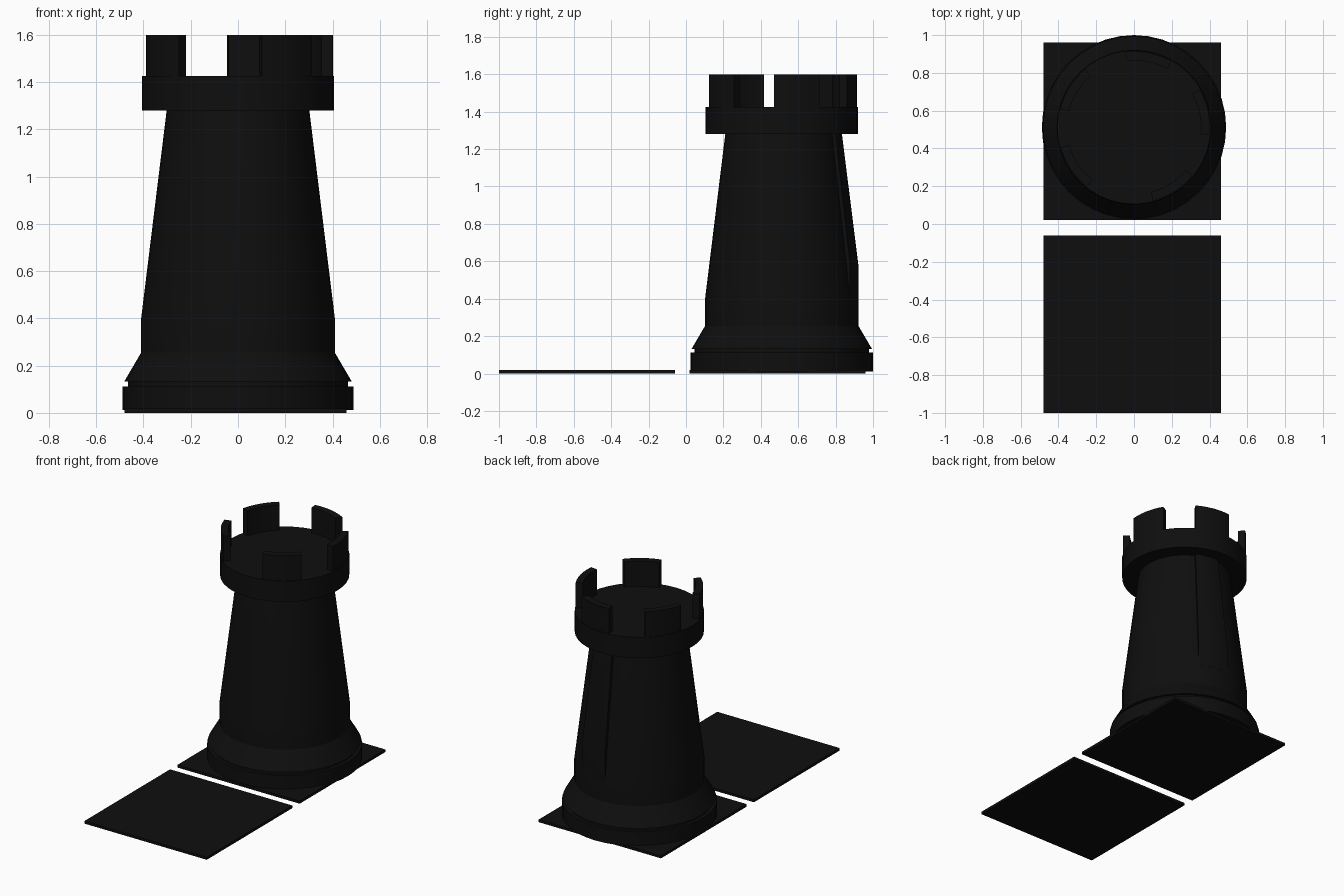
import bpy, bmesh, math

if "Cube" in bpy.data.objects:
    bpy.data.objects.remove(bpy.data.objects["Cube"])

CY = 0.512   # tower axis in y
SIDES = 40

black = bpy.data.materials.new("black")
black.diffuse_color = (0.0045, 0.0045, 0.0045, 1)
black.use_nodes = True
black.node_tree.nodes["Principled BSDF"].inputs["Base Color"].default_value = black.diffuse_color


def finish(bm, name, smooth=True):
    bmesh.ops.recalc_face_normals(bm, faces=bm.faces)
    me = bpy.data.meshes.new(name)
    bm.to_mesh(me)
    bm.free()
    me.materials.append(black)
    ob = bpy.data.objects.new(name, me)
    bpy.context.collection.objects.link(ob)
    if smooth:
        bpy.ops.object.select_all(action='DESELECT')
        ob.select_set(True)
        bpy.context.view_layer.objects.active = ob
        bpy.ops.object.shade_smooth_by_angle(angle=math.radians(25))
    return ob


def lathe(name, profile):
    """Closed solid of revolution from (radius, z) points."""
    bm = bmesh.new()
    rings = []
    for r, z in profile:
        rings.append([bm.verts.new((r * math.cos(a), CY + r * math.sin(a), z))
                      for a in (2 * math.pi * i / SIDES for i in range(SIDES))])
    for lo, hi in zip(rings, rings[1:]):
        for i in range(SIDES):
            j = (i + 1) % SIDES
            bm.faces.new((lo[i], lo[j], hi[j], hi[i]))
    bm.faces.new(rings[0])
    bm.faces.new(rings[-1])
    return finish(bm, name)


def arc_block(name, a0, a1, section, steps=6):
    """Sweep a (radius, z) section around the tower axis from a0 to a1 degrees."""
    bm = bmesh.new()
    rows = []
    for i in range(steps + 1):
        a = math.radians(a0 + (a1 - a0) * i / steps)
        rows.append([bm.verts.new((r * math.cos(a), CY + r * math.sin(a), z))
                     for r, z in section])
    n = len(section)
    for p, q in zip(rows, rows[1:]):
        for k in range(n):
            m = (k + 1) % n
            bm.faces.new((p[k], p[m], q[m], q[k]))
    bm.faces.new(rows[0])
    bm.faces.new(rows[-1])
    return finish(bm, name)


# two board squares
for name, y0, y1 in (("front_square", -1.0, -0.06), ("back_square", 0.02, 0.96)):
    bm = bmesh.new()
    bmesh.ops.create_cube(bm, size=1)
    for v in bm.verts:
        v.co.x = v.co.x * 0.94 - 0.01
        v.co.y = y0 + (v.co.y + 0.5) * (y1 - y0)
        v.co.z = (v.co.z + 0.5) * 0.018
    finish(bm, name, smooth=False)

# tower: base disc, groove, skirt, tapering wall, overhanging rim
lathe("tower_body", [
    (0.488, 0.012), (0.488, 0.112), (0.466, 0.112), (0.466, 0.132),
    (0.482, 0.132), (0.41, 0.255), (0.41, 0.40), (0.302, 1.28),
    (0.407, 1.28), (0.407, 1.425)])

# slightly raised strip on the back of the wall
arc_block("back_strip", 63, 93, [
    (0.37, 0.40), (0.41, 0.40), (0.41, 0.58), (0.322, 1.28), (0.28, 1.28)])

# battlements, unevenly spaced, with the widest gap at the front left
for i, c in enumerate((-57.5, 12, 78.5, 148, 213.5)):
    arc_block(f"battlement_{i + 1}", c - 18, c + 18, [
        (0.355, 1.415), (0.402, 1.415), (0.402, 1.6), (0.355, 1.6)])
